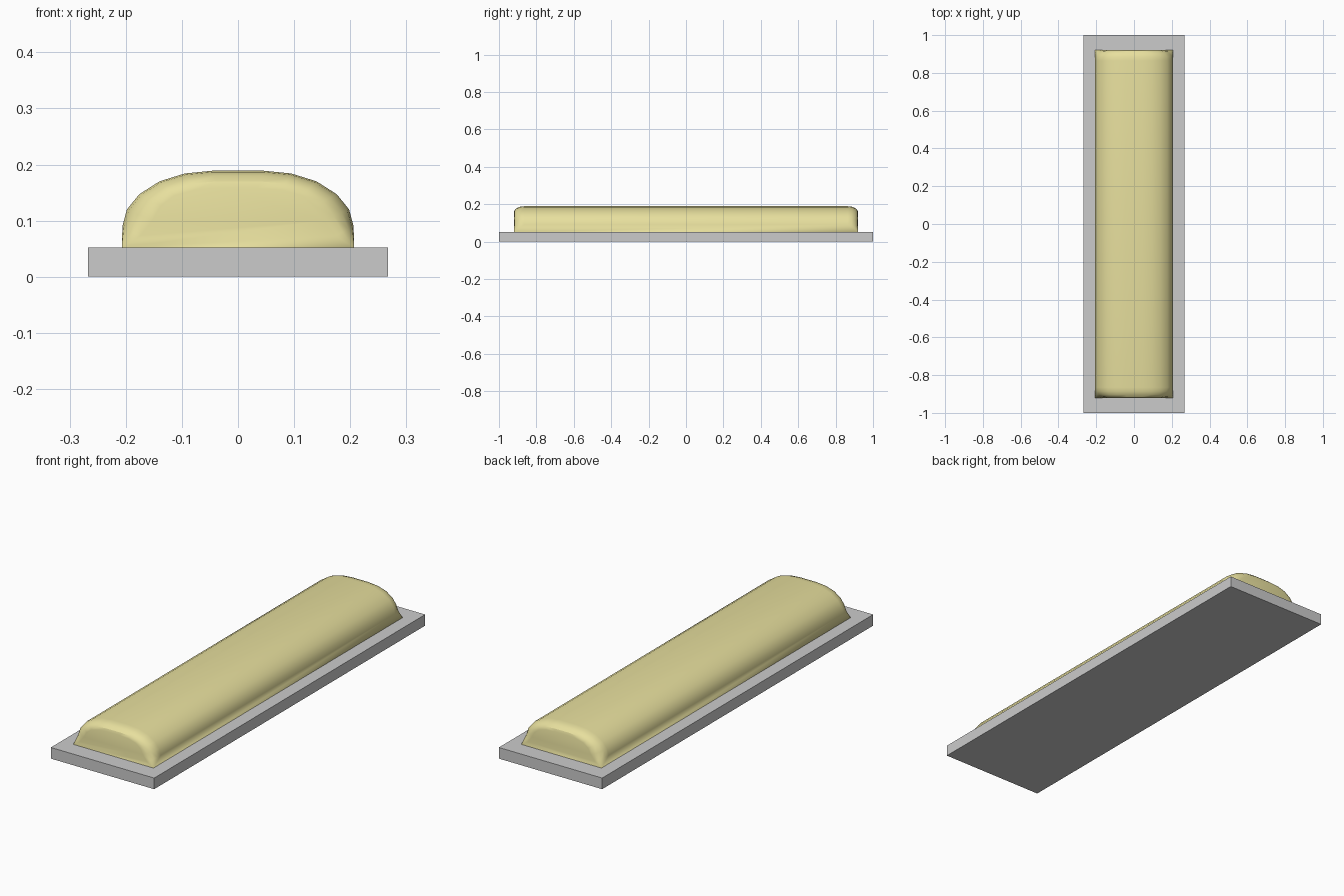
import bpy, bmesh, math

if "Cube" in bpy.data.objects:
    bpy.data.objects.remove(bpy.data.objects["Cube"])

# Grey base slab
bpy.ops.mesh.primitive_cube_add(size=1, location=(0, 0, 0.026))
base = bpy.context.object
base.name = "base_plate"
base.scale = (0.534, 2.0, 0.052)
bpy.ops.object.transform_apply(location=True, scale=True)

# Right half of the bar's arch (x, z), and of its inset end face
BASE_Z, HALF_W, END_Y, ROUND_Y = 0.052, 0.207, 0.92, 0.055
outer = [(0.206, 0.09), (0.198, 0.12), (0.176, 0.147), (0.14, 0.17), (0.095, 0.184), (0.045, 0.189)]
inner = [(0.174, 0.073), (0.153, 0.1), (0.137, 0.127), (0.113, 0.145), (0.077, 0.155), (0.035, 0.158)]
STEPS = 4


def arch(half):
    return half + [(-x, z) for x, z in reversed(half)]


bm = bmesh.new()
corners, rings = {}, {}
for s in (-1, 1):
    corners[s] = [bm.verts.new((x, s * END_Y, BASE_Z)) for x in (HALF_W, -HALF_W)]
    rings[s] = []
    for i in range(STEPS + 1):
        a = i / STEPS * math.pi / 2
        k, y = 1 - math.cos(a), END_Y - ROUND_Y * (1 - math.sin(a))
        rings[s].append([bm.verts.new((ox + (ix - ox) * k, s * y, oz + (iz - oz) * k))
                         for (ox, oz), (ix, iz) in zip(arch(outer), arch(inner))])
    # rounded shoulder, pointed lower corners and flat end
    for r0, r1 in zip(rings[s], rings[s][1:]):
        for j in range(len(r0) - 1):
            bm.faces.new((r0[j], r0[j + 1], r1[j + 1], r1[j]))
        bm.faces.new((r0[0], r1[0], corners[s][0]))
        bm.faces.new((r0[-1], r1[-1], corners[s][1]))
    bm.faces.new(corners[s][:1] + rings[s][-1] + corners[s][1:])

# long body joining both ends, and the underside
def strip(s):
    return corners[s][:1] + rings[s][0] + corners[s][1:]

a, b = strip(-1), strip(1)
for j in range(len(a)):
    n = (j + 1) % len(a)
    bm.faces.new((a[j], a[n], b[n], b[j]))
bmesh.ops.recalc_face_normals(bm, faces=bm.faces)

mesh = bpy.data.meshes.new("rounded_bar")
bm.to_mesh(mesh)
bm.free()
bar = bpy.data.objects.new("rounded_bar", mesh)
bpy.context.collection.objects.link(bar)

yellow = bpy.data.materials.new("yellow")
yellow.diffuse_color = (0.8, 0.74, 0.34, 1)
yellow.use_nodes = True
yellow.node_tree.nodes["Principled BSDF"].inputs["Base Color"].default_value = yellow.diffuse_color
mesh.materials.append(yellow)

bpy.ops.object.select_all(action='DESELECT')
bar.select_set(True)
bpy.context.view_layer.objects.active = bar
bpy.ops.object.shade_smooth_by_angle(angle=math.radians(30))
